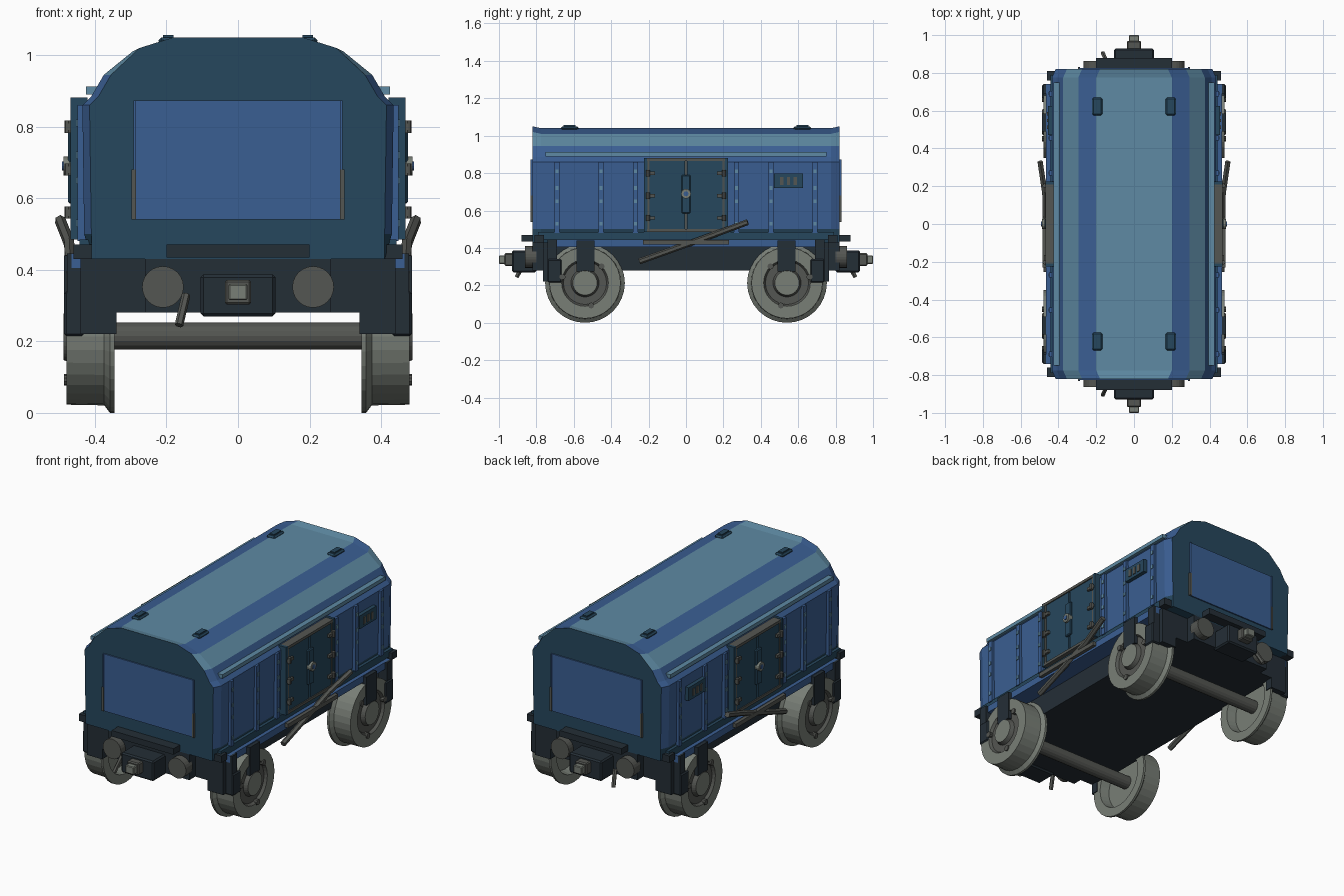
import bpy, bmesh, math
from mathutils import Vector, Matrix

cube = bpy.data.objects.get("Cube")
if cube:
    bpy.data.objects.remove(cube, do_unlink=True)


def material(name, rgb):
    lin = [((c / 255 + 0.055) / 1.055) ** 2.4 for c in rgb] + [1]
    m = bpy.data.materials.new(name)
    m.use_nodes = True
    m.diffuse_color = lin
    m.node_tree.nodes["Principled BSDF"].inputs["Base Color"].default_value = lin
    return m


BLUE = material("body blue", (58, 94, 146))
LIGHT = material("roof light blue", (94, 138, 163))
TEAL = material("dark teal", (38, 71, 93))
BLACK = material("chassis black", (36, 46, 54))
GREY = material("wheel grey", (120, 126, 118))
IRON = material("iron", (84, 86, 82))


def finish(name, bm, mats, mirror=""):
    """Turn a bmesh into an object, mirrored across the world axes named."""
    bmesh.ops.recalc_face_normals(bm, faces=bm.faces)
    me = bpy.data.meshes.new(name)
    bm.to_mesh(me)
    bm.free()
    for m in mats:
        me.materials.append(m)
    ob = bpy.data.objects.new(name, me)
    bpy.context.scene.collection.objects.link(ob)
    if mirror:
        mod = ob.modifiers.new("Mirror", 'MIRROR')
        mod.use_axis = ["x" in mirror, "y" in mirror, False]
        mod.use_mirror_merge = False
    return ob


def box(name, x, y, z, mat, mirror="", bevel=0):
    bm = bmesh.new()
    spans = (x, y, z)
    mid = Vector([(a + b) / 2 for a, b in spans])
    size = [b - a for a, b in spans]
    bmesh.ops.create_cube(bm, size=1, matrix=Matrix.Translation(mid) @ Matrix.Diagonal((*size, 1)))
    if bevel:
        bmesh.ops.bevel(bm, geom=bm.edges[:], offset=bevel, segments=1, affect='EDGES')
    return finish(name, bm, [mat], mirror)


def rod(name, points, r, mat, mirror="", sides=16):
    """Straight cylinders joining successive points."""
    bm = bmesh.new()
    for a, b in zip(points, points[1:]):
        a, b = Vector(a), Vector(b)
        rot = (b - a).to_track_quat('Z', 'Y').to_matrix().to_4x4()
        bmesh.ops.create_cone(bm, cap_ends=True, segments=sides, radius1=r, radius2=r,
                              depth=(b - a).length,
                              matrix=Matrix.Translation((a + b) / 2) @ rot)
    return finish(name, bm, [mat], mirror)


# Body shell: one cross-section lofted along y, pulled in at both ends
half = [(.41, .43), (.43, .5), (.435, .86), (.41, .885), (.375, .945), (.295, 1.01), (.2, 1.04)]
bands = [1, 0, 0, 0, 2, 0, 2]      # material of each strip going up from the sill
bm = bmesh.new()
rings = []
for y, pull, lift in ((-.82, .02, .01), (-.775, 0, 0), (.775, 0, 0), (.82, .02, .01)):
    right = [(x - pull * (z > .45), y, z + lift * (z > 1)) for x, z in half]
    left = [(-x, y, z) for x, y, z in reversed(right)]
    rings.append([bm.verts.new(p) for p in right + left])
count = len(rings[0])
strips = bands + bands[-2::-1] + [1]
for a, b in zip(rings, rings[1:]):
    for i in range(count):
        j = (i + 1) % count
        bm.faces.new((a[i], a[j], b[j], b[i])).material_index = strips[i]
for ring in (rings[0], rings[-1]):
    bm.faces.new(ring).material_index = 1
finish("body_shell", bm, [BLUE, TEAL, LIGHT])

# Body trim
box("cornice", (.39, .425), (-.75, .75), (.89, .912), LIGHT, "x")
box("lower_rail", (.4, .443), (-.79, .79), (.445, .485), TEAL, "x")
box("sill", (.36, .465), (-.74, .74), (.405, .445), BLUE, "x")
box("roof_hatch", (.168, .222), (.575, .67), (1.03, 1.05), TEAL, "xy", .008)
box("roof_hatch_cap", (.18, .21), (.59, .655), (1.045, 1.056), TEAL, "xy")
for y in (.69, .455, .27):
    box("wall_rib", (.42, .449), (y - .014, y + .014), (.48, .86), BLUE, "xy")
    for z in (.53, .65, .72, .81):
        box("rib_rivet", (.445, .453), (y - .008, y + .008), (z - .01, z + .01), LIGHT, "xy")

# End panels
box("end_panel", (-.285, .285), (.81, .827), (.54, .873), BLUE, "y")
box("end_rail_lower", (.285, .297), (.81, .832), (.54, .68), IRON, "xy")
box("end_rail_upper", (.285, .292), (.81, .832), (.68, .873), BLUE, "xy")

# Side doors
box("door_leaf", (.42, .462), (.006, .21), (.5, .87), TEAL, "xy")
box("door_gap", (.42, .452), (-.01, .01), (.5, .87), IRON, "x")
box("door_post", (.42, .468), (.208, .225), (.485, .882), TEAL, "xy")
box("door_leaf_edge", (.42, .466), (.196, .206), (.5, .87), IRON, "xy")
for z in (.493, .872):
    box("door_rail", (.42, .468), (-.22, .22), (z - .008, z + .008), IRON, "x")
for z in (.56, .68, .8):
    box("door_hinge", (.44, .476), (.165, .215), (z - .009, z + .009), IRON, "xy")
    rod("hinge_pin", [(.474, .203, z - .017), (.474, .203, z + .017)], .011, IRON, "xy", 8)
box("door_bolt", (.45, .475), (-.024, .024), (.585, .79), TEAL, "x", .005)
rod("lock_wheel", [(.46, 0, .69), (.488, 0, .69)], .026, GREY, "x")
rod("lock_hub", [(.47, 0, .69), (.492, 0, .69)], .013, BLUE, "x", 12)
box("door_step", (.43, .485), (-.23, .23), (.418, .442), IRON, "x")

# Side vents
box("vent_plate", (.42, .456), (.47, .626), (.72, .797), TEAL, "x")
for y in (.512, .548, .584):
    box("vent_slot", (.45, .46), (y - .009, y + .009), (.737, .778), IRON, "x")

# Brake levers
rod("brake_lever", [(.465, -.25, .328), (.472, .16, .475), (.497, .33, .538)], .016, IRON, "x", 6)

# Chassis and buffer gear
box("underframe", (-.36, .36), (-.765, .765), (.28, .435), BLACK)
box("buffer_beam", (-.26, .26), (.74, .82), (.28, .44), BLACK, "y")
box("end_step", (-.2, .2), (.8, .88), (.435, .47), BLACK, "y")
box("coupler_block", (-.105, .105), (.8, .93), (.27, .387), BLACK, "y", .008)
box("coupler_shank", (-.037, .037), (.92, .97), (.303, .372), IRON, "y", .006)
box("coupler_tip", (-.027, .027), (.96, 1.0), (.315, .36), GREY, "y", .004)
rod("buffer", [(.21, .8, .352), (.21, .862, .352)], .058, IRON, "xy", 24)
rod("release_handle", [(-.145, .86, .33), (-.165, .905, .245)], .012, IRON, "y", 6)

# Wheel sets: lathed profile around a lateral axle
WHEEL_Y, WHEEL_Z = .54, .213
profile = [(0, .4), (.15, .4), (.16, .345), (.213, .345), (.213, .358), (.192, .374), (.19, .48),
           (.125, .48), (.115, .465), (.075, .465), (.065, .488), (0, .488)]
bm = bmesh.new()
verts = [bm.verts.new((x, WHEEL_Y, WHEEL_Z + r)) for r, x in profile]
edges = [bm.edges.new(pair) for pair in zip(verts, verts[1:])]
bmesh.ops.spin(bm, geom=verts + edges, cent=(0, WHEEL_Y, WHEEL_Z), axis=(1, 0, 0),
               angle=math.tau, steps=32, use_duplicate=False)
bmesh.ops.remove_doubles(bm, verts=bm.verts, dist=.0005)
for f in bm.faces:
    c = f.calc_center_median()
    radius = math.hypot(c.y - WHEEL_Y, c.z - WHEEL_Z)
    f.material_index = int(c.x > .46 and .06 < radius < .13)
finish("wheel", bm, [GREY, IRON], "xy")
rod("axle", [(-.42, WHEEL_Y, .215), (.42, WHEEL_Y, .215)], .038, IRON, "y")
for k in range(3):
    t = math.radians(75 + 120 * k)
    y, z = WHEEL_Y + .125 * math.sin(t), WHEEL_Z + .125 * math.cos(t)
    rod("wheel_bolt", [(.46, y, z), (.487, y, z)], .016, IRON, "xy", 10)

# Axle hangers and brake blocks
box("axle_hanger", (.42, .486), (.49, .585), (.275, .44), BLACK, "xy")
box("hanger_arm", (.34, .44), (.5, .575), (.4, .44), BLACK, "xy")
box("brake_block", (.43, .486), (.665, .74), (.215, .34), BLACK, "xy", .006)
box("brake_hanger", (.42, .478), (.69, .74), (.33, .445), BLACK, "xy")
box("brake_bracket", (.34, .44), (.72, .765), (.22, .43), BLACK, "xy")
box("corner_step", (.4, .46), (.76, .81), (.43, .47), BLACK, "xy")
